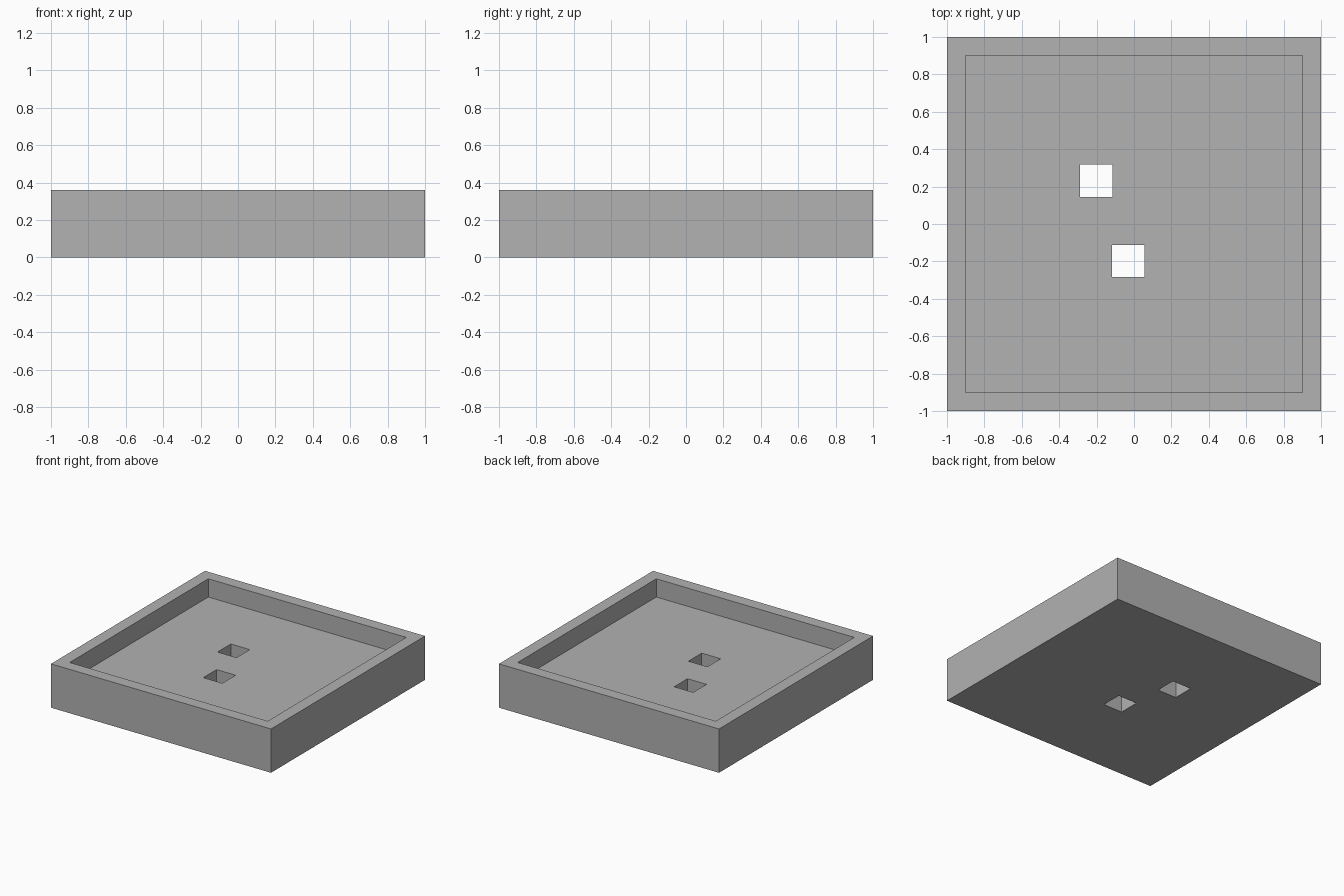
import bpy

cube = bpy.data.objects.get("Cube")
if cube:
    bpy.data.objects.remove(cube, do_unlink=True)

HEIGHT = 0.36
FLOOR = 0.21
HOLE = 0.173

# Single plain grey
grey = bpy.data.materials.new("plain grey")
grey.use_nodes = True
colour = (0.445, 0.445, 0.445, 1)
grey.diffuse_color = colour
grey.node_tree.nodes["Principled BSDF"].inputs["Base Color"].default_value = colour


def box(name, x, y, z0, z1, size):
    """Square box centred on x, y and spanning z0 to z1."""
    bpy.ops.mesh.primitive_cube_add(size=1, location=(x, y, (z0 + z1) / 2))
    ob = bpy.context.object
    ob.name = name
    ob.scale = (size, size, z1 - z0)
    bpy.ops.object.transform_apply(location=True, rotation=False, scale=True)
    ob.data.materials.append(grey)
    return ob


# Solid block that becomes the tray
tray = box("tray", 0, 0, 0, HEIGHT, 2)

# Shallow recess, then two square holes through the floor
cutters = [box("recess_cutter", 0, 0, FLOOR, HEIGHT + 0.2, 1.8)]
for x, y in ((-0.202, 0.232), (-0.03, -0.198)):
    cutters.append(box("hole_cutter", x, y, -0.2, HEIGHT + 0.2, HOLE))

bpy.context.view_layer.objects.active = tray
for cutter in cutters:
    cutter.hide_render = True
    mod = tray.modifiers.new("cut", 'BOOLEAN')
    mod.operation = 'DIFFERENCE'
    mod.solver = 'EXACT'
    mod.object = cutter
    bpy.ops.object.modifier_apply(modifier=mod.name)
    bpy.data.objects.remove(cutter, do_unlink=True)
